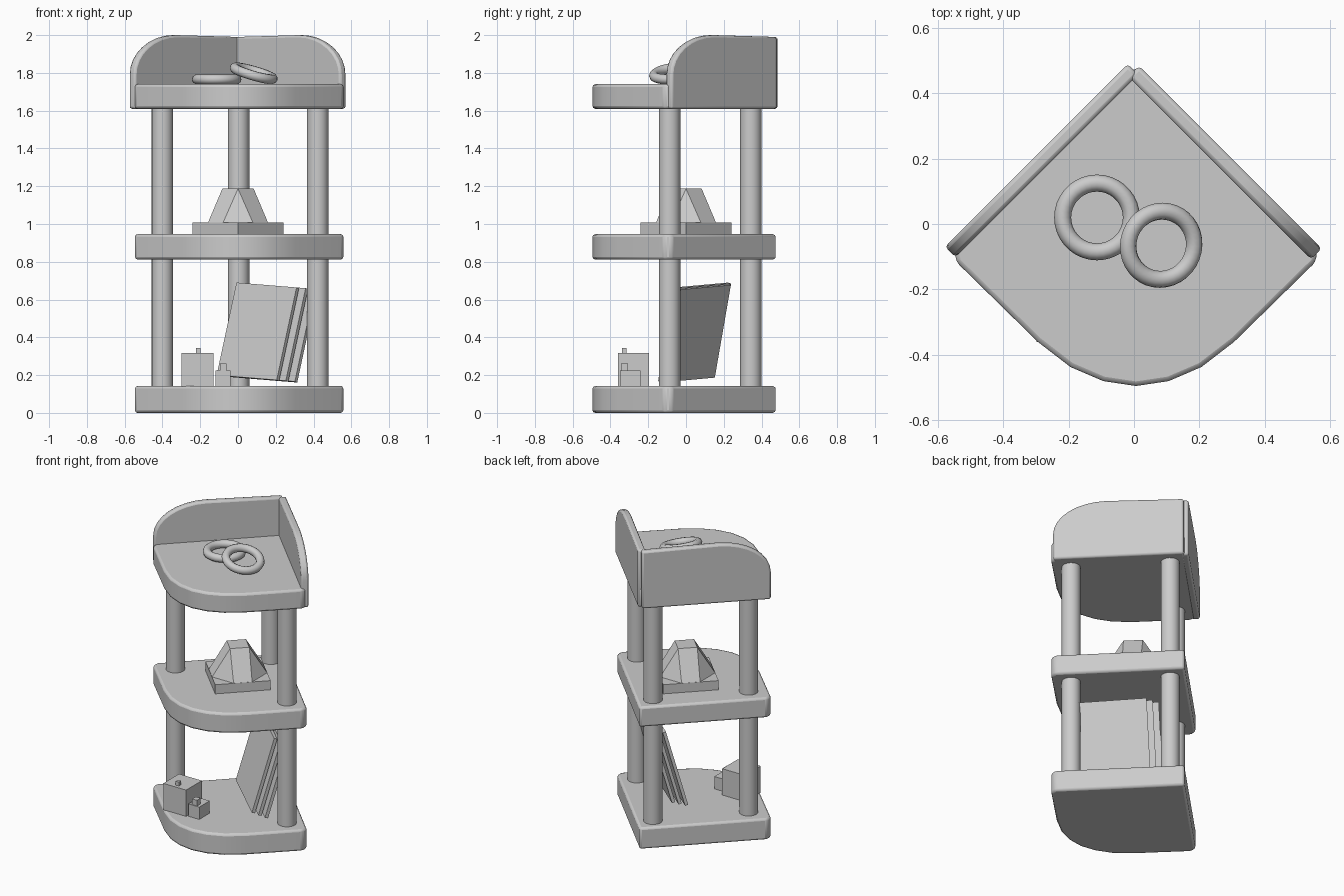
import bpy, bmesh, math
from mathutils import Vector, Matrix, Euler

if "Cube" in bpy.data.objects:
    bpy.data.objects.remove(bpy.data.objects["Cube"])


def make(name, bm, bevel=0, smooth=False):
    bmesh.ops.recalc_face_normals(bm, faces=bm.faces)
    me = bpy.data.meshes.new(name)
    bm.to_mesh(me)
    bm.free()
    ob = bpy.data.objects.new(name, me)
    bpy.context.collection.objects.link(ob)
    if bevel:
        m = ob.modifiers.new("edge", 'BEVEL')
        m.width, m.segments = bevel, 2
        m.limit_method, m.angle_limit = 'ANGLE', math.radians(40)
    if smooth:
        bpy.ops.object.select_all(action='DESELECT')
        bpy.context.view_layer.objects.active = ob
        ob.select_set(True)
        bpy.ops.object.shade_smooth_by_angle(angle=math.radians(35))
    return ob


def prism(name, pts, direction, bevel=0, smooth=False):
    bm = bmesh.new()
    f = bm.faces.new([bm.verts.new(p) for p in pts])
    r = bmesh.ops.extrude_face_region(bm, geom=[f])
    vs = [v for v in r['geom'] if isinstance(v, bmesh.types.BMVert)]
    bmesh.ops.translate(bm, verts=vs, vec=direction)
    return make(name, bm, bevel, smooth)


def box(name, lo, hi):
    lo, hi = Vector(lo), Vector(hi)
    bm = bmesh.new()
    mat = Matrix.Translation((lo + hi) / 2) @ Matrix.Diagonal((*(hi - lo), 1))
    bmesh.ops.create_cube(bm, size=1, matrix=mat)
    return make(name, bm)


CX = 0.006

# Corner shelves with a bowed front
half = [(0.553, -0.075), (0.55, -0.115), (0.30, -0.36), (0.20, -0.437), (0.10, -0.48)]
outline = [(0, 0.48)] + half + [(0, -0.495)] + [(-x, y) for x, y in reversed(half)]
for name, z0, z1 in (("bottom_shelf", 0.0, 0.142), ("middle_shelf", 0.812, 0.946),
                     ("top_shelf", 1.61, 1.74)):
    prism(name, [(x + CX, y, z0) for x, y in outline], (0, 0, z1 - z0), 0.014, True)

# Posts between the shelves
for name, x, y in (("left_post", -0.4, -0.087), ("right_post", 0.422, -0.087),
                   ("back_post", 0.003, 0.343)):
    bm = bmesh.new()
    bmesh.ops.create_cone(bm, cap_ends=True, segments=24, radius1=0.057, radius2=0.057,
                          depth=1.58, matrix=Matrix.Translation((x, y, 0.86)))
    make(name, bm, 0, True)

# Back boards with a rounded outer top corner
prof = [(0, 1.61), (0.79, 1.61)]
for i in range(9):
    a = i / 8 * math.pi / 2
    prof.append((0.47 + 0.32 * math.cos(a), 1.79 + 0.21 * math.sin(a)))
prof.append((0, 1.99))
r2 = math.sqrt(0.5)
for name, sx, start in (("right_back_board", 1, (-0.001, 0.467)),
                        ("left_back_board", -1, (-0.003, 0.473))):
    d = Vector((sx * r2, -r2, 0))
    n = Vector((sx * r2, r2, 0)) * 0.046
    o = Vector((*start, 0)) - n / 2
    prism(name, [o + d * s + Vector((0, 0, z)) for s, z in prof], n, 0.012, True)

# Rings on top, one leaning on the other
for name, loc, rot in (("flat_ring", (-0.113, 0.02, 1.766), (0, 0, 0)),
                       ("leaning_ring", (0.083, -0.065, 1.798), (7, 16, 0))):
    bpy.ops.mesh.primitive_torus_add(major_segments=36, minor_segments=10, major_radius=0.105,
                                     minor_radius=0.026, location=loc,
                                     rotation=[math.radians(a) for a in rot])
    bpy.context.object.name = name
    bpy.ops.object.shade_smooth_by_angle(angle=math.radians(60))

# Faceted ornament on a square plinth
prism("ornament_plinth", [(0.24, 0, 0.943), (0, 0.24, 0.943), (-0.24, 0, 0.943), (0, -0.24, 0.943)],
      (0, 0, 0.064))
bm = bmesh.new()
for sx in (1, -1):
    for sy in (1, -1):
        bm.verts.new((sx * 0.08, sy * 0.16, 1.005))
        bm.verts.new((sx * 0.16, sy * 0.08, 1.005))
for x, y in ((1, 0), (-1, 0), (0, 1), (0, -1)):
    bm.verts.new((x * 0.083, y * 0.083, 1.187))
bmesh.ops.convex_hull(bm, input=bm.verts)
bmesh.ops.dissolve_limit(bm, angle_limit=0.02, verts=bm.verts, edges=bm.edges)
make("ornament", bm)

# Thin panels leaning on the back and right posts
u = Vector((0.318, -0.285, -0.026))
v = Vector((0.105, 0.085, 0.49))
n = v.cross(u).normalized()
if n.x < 0:
    n = -n
for i in range(3):
    c = Vector((-0.113 + 0.048 * i, 0.138, 0.2 - 0.004 * i))
    prism(f"leaning_panel_{i + 1}", [c, c + u, c + u + v, c + v], n * 0.02)

# Small boxes with knobs
box("large_box", (-0.298, -0.36, 0.14), (-0.13, -0.195, 0.317))
box("large_box_knob", (-0.223, -0.338, 0.31), (-0.199, -0.314, 0.343))
box("small_box", (-0.12, -0.35, 0.14), (-0.04, -0.24, 0.224))
box("small_box_knob", (-0.096, -0.345, 0.22), (-0.06, -0.308, 0.262))
